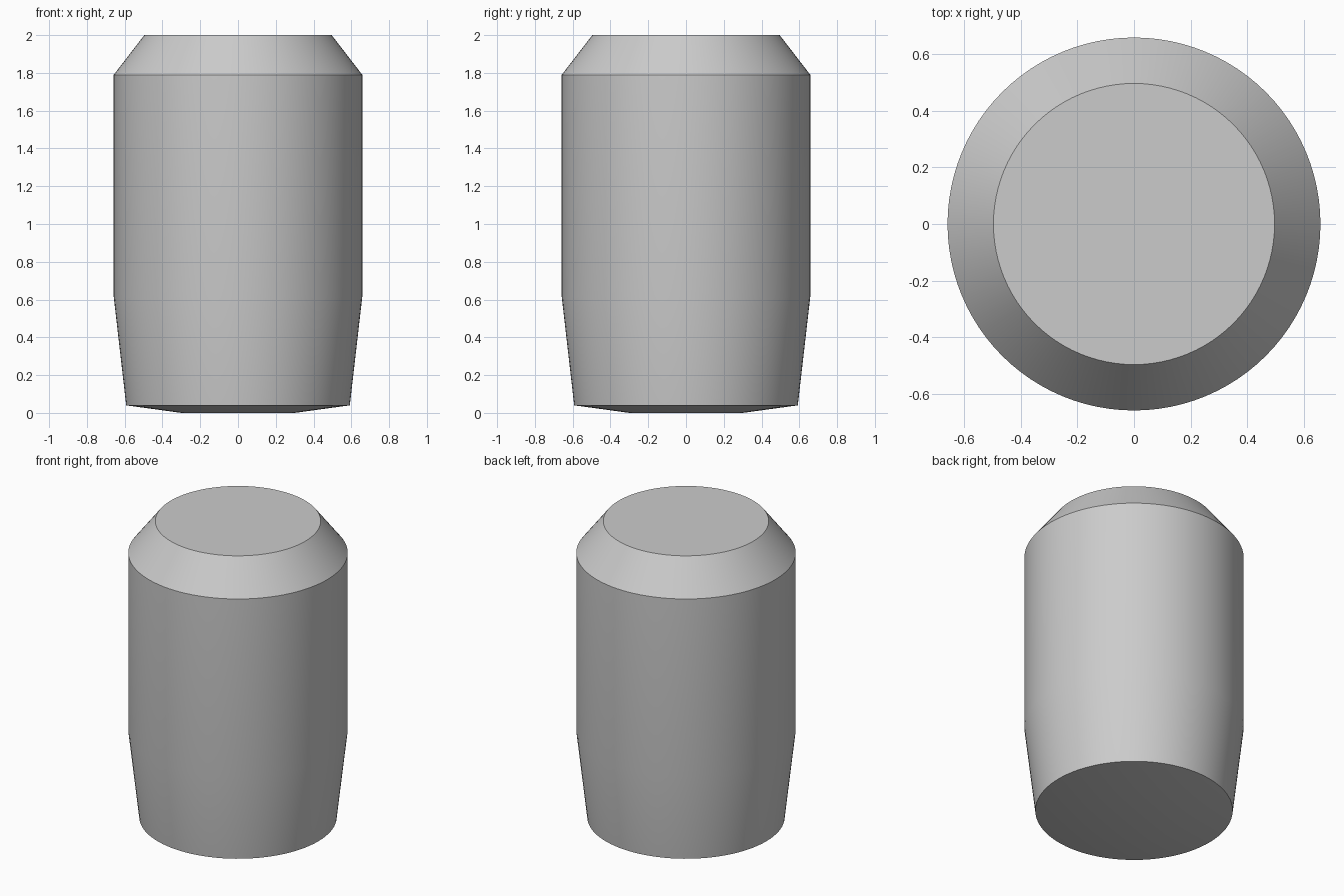
import bpy
import bmesh
import math

cube = bpy.data.objects.get("Cube")
if cube:
    bpy.data.objects.remove(cube, do_unlink=True)

# Plain grey material
grey = bpy.data.materials.new("light grey")
grey.use_nodes = True
colour = (0.6, 0.6, 0.6, 1)
grey.diffuse_color = colour
grey.node_tree.nodes["Principled BSDF"].inputs["Base Color"].default_value = colour

# Half outline (radius, height): shallow base, tapered foot, straight wall, chamfered top
PROFILE = [(0.3, 0), (0.592, 0.04), (0.658, 0.615), (0.658, 1.79), (0.496, 2)]
SEGMENTS = 96

# Turned body: stacked rings joined by quads, closed by flat caps
bm = bmesh.new()
rings = []
for radius, height in PROFILE:
    ring = []
    for i in range(SEGMENTS):
        a = math.tau * i / SEGMENTS
        ring.append(bm.verts.new((radius * math.cos(a), radius * math.sin(a), height)))
    rings.append(ring)
for low, high in zip(rings, rings[1:]):
    for i in range(SEGMENTS):
        j = (i + 1) % SEGMENTS
        bm.faces.new((low[i], low[j], high[j], high[i]))
bm.faces.new(rings[0][::-1])
bm.faces.new(rings[-1])

mesh = bpy.data.meshes.new("tapered_body")
bm.to_mesh(mesh)
bm.free()
mesh.materials.append(grey)
body = bpy.data.objects.new("tapered_body", mesh)
bpy.context.collection.objects.link(body)

# Smooth round the sides, crisp at the rims
bpy.ops.object.select_all(action="DESELECT")
body.select_set(True)
bpy.context.view_layer.objects.active = body
bpy.ops.object.shade_smooth_by_angle(angle=math.radians(30))
